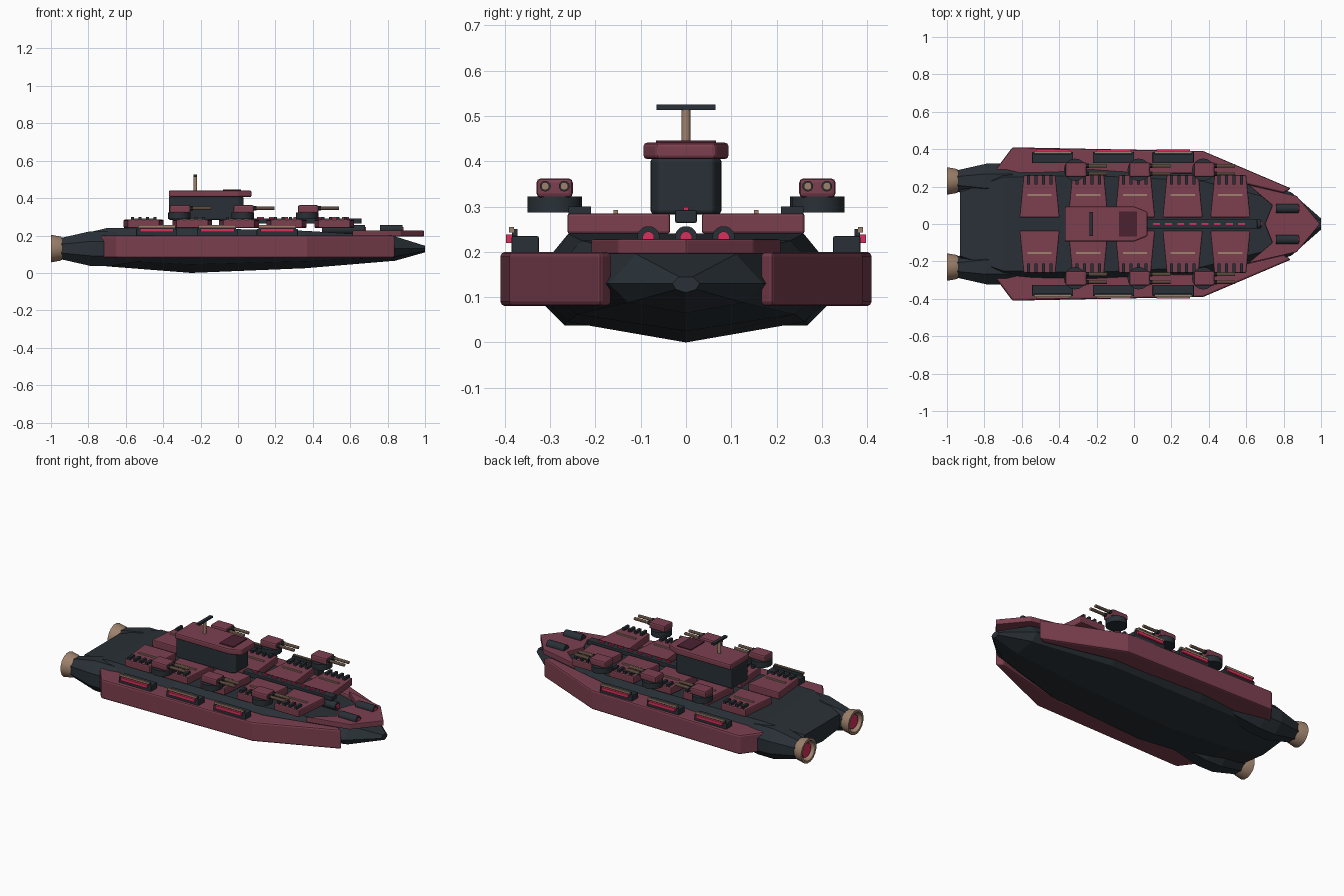
import bpy, bmesh, math
from mathutils import Vector

if "Cube" in bpy.data.objects:
    bpy.data.objects.remove(bpy.data.objects["Cube"])


def mat(name, c):
    m = bpy.data.materials.new(name)
    m.diffuse_color = (*c, 1)
    m.use_nodes = True
    m.node_tree.nodes["Principled BSDF"].inputs["Base Color"].default_value = m.diffuse_color
    return m


MAROON = mat("maroon_armor", (0.20, 0.05, 0.078))
DEEP = mat("deep_maroon", (0.07, 0.015, 0.03))
DARK = mat("dark_metal", (0.022, 0.030, 0.037))
TAN = mat("bronze", (0.34, 0.22, 0.15))
RED = mat("red_glow", (0.70, 0.03, 0.11))


def finish(name, bm, m, bevel=0, smooth=False):
    bmesh.ops.recalc_face_normals(bm, faces=bm.faces)
    me = bpy.data.meshes.new(name)
    bm.to_mesh(me)
    bm.free()
    me.materials.append(m)
    ob = bpy.data.objects.new(name, me)
    bpy.context.collection.objects.link(ob)
    if bevel:
        b = ob.modifiers.new("bevel", 'BEVEL')
        b.width, b.segments, b.limit_method = bevel, 2, 'ANGLE'
    if smooth:
        bpy.ops.object.select_all(action='DESELECT')
        ob.select_set(True)
        bpy.context.view_layer.objects.active = ob
        bpy.ops.object.shade_smooth_by_angle(angle=math.radians(35))
    return ob


def prism(name, pts, z0, z1, m, bevel=0):
    """Extrude a plan outline from z0 to z1."""
    bm = bmesh.new()
    f = bm.faces.new([bm.verts.new((x, y, z0)) for x, y in pts])
    r = bmesh.ops.extrude_face_region(bm, geom=[f])
    vs = [g for g in r['geom'] if isinstance(g, bmesh.types.BMVert)]
    bmesh.ops.translate(bm, verts=vs, vec=(0, 0, z1 - z0))
    return finish(name, bm, m, bevel)


def box(name, x0, x1, y0, y1, z0, z1, m, bevel=0):
    return prism(name, [(x0, y0), (x1, y0), (x1, y1), (x0, y1)], z0, z1, m, bevel)


def loft(name, rings, m, smooth=False):
    """Skin a list of closed rings, capping both ends."""
    bm = bmesh.new()
    vr = [[bm.verts.new(p) for p in r] for r in rings]
    n = len(vr[0])
    for a, b in zip(vr, vr[1:]):
        for i in range(n):
            bm.faces.new((a[i], a[(i + 1) % n], b[(i + 1) % n], b[i]))
    bm.faces.new(vr[0])
    bm.faces.new(vr[-1])
    return finish(name, bm, m, 0, smooth)


def turned(name, profile, y, z, m, n=16, smooth=True):
    """Round part along x from (x, radius) pairs."""
    rings = [[(x, y + r * math.cos(2 * math.pi * (i + .5) / n), z + r * math.sin(2 * math.pi * (i + .5) / n))
              for i in range(n)] for x, r in profile]
    return loft(name, rings, m, smooth)


def post(name, x, y, r, z0, z1, m, n=16):
    rings = [[(x + r * math.cos(2 * math.pi * i / n), y + r * math.sin(2 * math.pi * i / n), z)
              for i in range(n)] for z in (z0, z1)]
    return loft(name, rings, m, True)


# Main hull: x, half width, deck half width, bottom z, top z
rings = []
for x, w, d, b, t in [(-0.93, .21, .17, .08, .185), (-0.70, .31, .25, .035, .24), (-0.25, .35, .26, 0, .24),
                      (0.36, .32, .23, .025, .225), (0.84, .17, .11, .065, .195), (1.0, .03, .015, .11, .145)]:
    mid = .13
    half = [(w * .75, b + (mid - b) * .35), (w, mid), (d, t)]
    pts = [(0, b)] + half + [(-y, z) for y, z in reversed(half)]
    rings.append([(x, y, z) for y, z in pts])
loft("main_hull", rings, DARK)

for s, side in ((1, "left"), (-1, "right")):
    def sbox(name, x0, x1, y0, y1, z0, z1, m, bevel=0):
        return box(f"{side}_{name}", x0, x1, s * y0, s * y1, z0, z1, m, bevel)

    def sprism(name, pts, z0, z1, m, bevel=0):
        return prism(f"{side}_{name}", [(x, s * y) for x, y in pts], z0, z1, m, bevel)

    # Side armor belt
    sprism("side_armor", [(-.77, .25), (-.65, .41), (.37, .39), (.84, .19), (.80, .165), (.36, .27), (-.60, .26)],
           .08, .20, MAROON, .01)

    # Engine nacelle, nozzle and glow
    y = s * .23
    turned(f"{side}_engine_nacelle", [(-.945, .062), (-.79, .1), (-.68, .1), (-.45, .06)], y, .13, DARK, 8, False)
    turned(f"{side}_nozzle", [(-.93, .055), (-.95, .066), (-1.0, .075), (-1.0, .06), (-.965, .052)], y, .13, TAN)
    turned(f"{side}_engine_glow", [(-.96, .05), (-.985, .042)], y, .13, RED)

    # Deck modules with trim strip and vent fins
    for i, x in enumerate((-.505, -.245, .005, .26, .515)):
        sprism(f"deck_module_{i}", [(x - .107, .035), (x + .107, .035), (x + .085, .262), (x - .085, .262)],
               .24, .285, MAROON, .006)
        sbox(f"module_trim_{i}", x - .065, x + .065, .15, .16, .283, .292, TAN)
        for k in range(4):
            fx = x - .06 + k * .04
            sbox(f"vent_fin_{i}_{k}", fx - .008, fx + .008, .21, .26, .283, .3, DARK)

    # Twin gun turrets
    for i, x in enumerate((-.315, .025, .37)):
        post(f"{side}_turret_base_{i}", x, s * .29, .06, .287, .322, DARK)
        sbox(f"turret_head_{i}", x - .05, x + .06, .25, .33, .32, .362, MAROON, .009)
        for k, o in enumerate((-.021, .021)):
            gy = s * .29 + o
            turned(f"{side}_turret_barrel_{i}_{k}", [(x + .03, .009), (x + .17, .009)], gy, .345, TAN, 10)
            turned(f"{side}_barrel_sleeve_{i}_{k}", [(x + .05, .012), (x + .075, .012)], gy, .345, DARK, 10)

    # Broadside batteries
    for i, x in enumerate((-.435, -.11, .21)):
        sbox(f"broadside_box_{i}", x - .11, x + .11, .325, .385, .195, .235, DARK, .004)
        sbox(f"broadside_light_{i}", x - .09, x + .09, .384, .397, .22, .238, RED)
        sbox(f"broadside_rail_{i}", x - .1, x + .1, .38, .391, .243, .255, TAN)
        sbox(f"rail_bracket_{i}", x - .1, x + .1, .372, .384, .23, .25, DARK)

    # Bow launch tubes
    turned(f"{side}_bow_tube", [(.76, .025), (.88, .025)], s * .083, .232, DARK)
    turned(f"{side}_bow_tube_glow", [(.87, .013), (.884, .013)], s * .083, .232, RED)

# Bow deck armor chevron
half = [(.87, .15), (.61, .21), (.74, .10)]
prism("bow_armor", [(.995, 0)] + half + [(.70, 0)] + [(x, -y) for x, y in reversed(half)], .195, .228, MAROON, .004)
turned("centre_bow_tube", [(.45, .025), (.68, .025)], 0, .232, DARK)
turned("centre_tube_glow", [(.67, .013), (.684, .013)], 0, .232, RED)

# Central spine with running lights
box("spine", .05, .66, -.024, .024, .264, .292, DARK, .004)
for i in range(8):
    x = .12 + i * .065
    box(f"spine_light_{i}", x - .018, x + .018, -.005, .005, .29, .299, RED)

# Bridge tower and roof
prism("bridge_tower", [(-.37, -.078), (.0, -.078), (.03, -.06), (.03, .06), (.0, .078), (-.37, .078)],
      .283, .408, DARK, .008)
prism("bridge_roof", [(-.37, -.094), (.0, -.094), (.072, -.065), (.072, .065), (.0, .094), (-.37, .094)],
      .405, .441, MAROON, .008)
box("roof_hatch", -.08, .015, -.066, .066, .436, .446, DEEP)

# Sensor mast
post("mast", -.228, 0, .01, .43, .517, TAN, 12)
box("mast_crossbar", -.238, -.218, -.065, .065, .513, .525, DARK)
